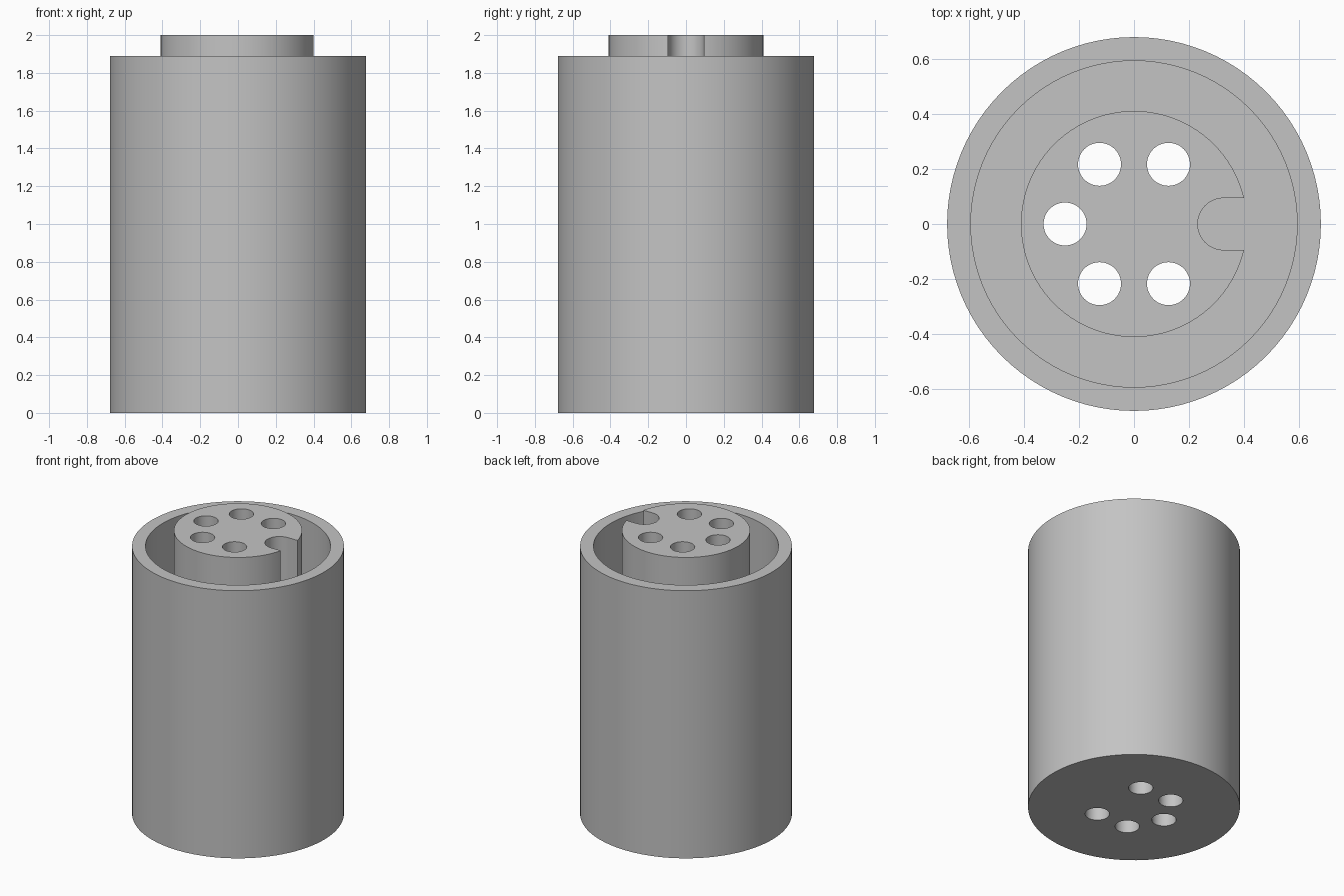
import bpy, bmesh
from math import pi, cos, sin, radians

cube = bpy.data.objects.get("Cube")
if cube:
    bpy.data.objects.remove(cube, do_unlink=True)

SEGMENTS = 96
TOP, RIM, FLOOR = 2.0, 1.89, 1.0
SHELL_R, BORE_R, CORE_R = 0.678, 0.592, 0.41

grey = bpy.data.materials.new("plain grey")
grey.use_nodes = True
colour = (0.55, 0.55, 0.55, 1)
grey.diffuse_color = colour
grey.node_tree.nodes["Principled BSDF"].inputs["Base Color"].default_value = colour


def add_object(name, bm):
    bmesh.ops.recalc_face_normals(bm, faces=bm.faces)
    mesh = bpy.data.meshes.new(name)
    bm.to_mesh(mesh)
    bm.free()
    mesh.materials.append(grey)
    obj = bpy.data.objects.new(name, mesh)
    bpy.context.collection.objects.link(obj)
    return obj


def lathe(name, profile):
    """Revolve a radius/height profile and cap both ends."""
    bm = bmesh.new()
    rings = [[bm.verts.new((r * cos(2 * pi * i / SEGMENTS), r * sin(2 * pi * i / SEGMENTS), z))
              for i in range(SEGMENTS)] for r, z in profile]
    for low, high in zip(rings, rings[1:]):
        for i in range(SEGMENTS):
            j = (i + 1) % SEGMENTS
            bm.faces.new((low[i], low[j], high[j], high[i]))
    bm.faces.new(rings[0])
    bm.faces.new(rings[-1])
    return add_object(name, bm)


def prism(name, outline, bottom, top):
    """Extrude a flat outline upward."""
    bm = bmesh.new()
    low = [bm.verts.new((x, y, bottom)) for x, y in outline]
    high = [bm.verts.new((x, y, top)) for x, y in outline]
    bm.faces.new(low)
    bm.faces.new(high)
    for i in range(len(low)):
        j = (i + 1) % len(low)
        bm.faces.new((low[i], low[j], high[j], high[i]))
    return add_object(name, bm)


def arc(x, y, radius, start, end, steps):
    angles = [radians(start + (end - start) * i / steps) for i in range(steps + 1)]
    return [(x + radius * cos(a), y + radius * sin(a)) for a in angles]


# Hollow shell joined to the raised centre core by the cavity floor
body = lathe("socket_body", [(SHELL_R, 0), (SHELL_R, RIM), (BORE_R, RIM),
                             (BORE_R, FLOOR), (CORE_R, FLOOR), (CORE_R, TOP)])

# Five through holes on a six-place circle; the sixth place holds the key slot
cutters = []
for k in range(1, 6):
    a = radians(60 * k)
    hole = arc(0.25 * cos(a), 0.25 * sin(a), 0.078, 0, 360, 48)[:-1]
    cutters.append(prism("pin_hole_cutter", hole, -0.1, TOP + 0.1))

# Round-ended key slot open to the side of the core
slot = arc(0.325, 0, 0.094, 90, 270, 24) + [(0.5, -0.094), (0.5, 0.094)]
cutters.append(prism("key_slot_cutter", slot, FLOOR, TOP + 0.1))

bpy.context.view_layer.objects.active = body
for cutter in cutters:
    cutter.hide_render = True
    cut = body.modifiers.new("cut", "BOOLEAN")
    cut.operation = "DIFFERENCE"
    cut.solver = "EXACT"
    cut.object = cutter
    bpy.ops.object.modifier_apply(modifier=cut.name)
    bpy.data.objects.remove(cutter, do_unlink=True)

# Smooth round walls with crisp rims
bpy.ops.object.select_all(action="DESELECT")
body.select_set(True)
bpy.ops.object.shade_smooth_by_angle(angle=radians(30))
